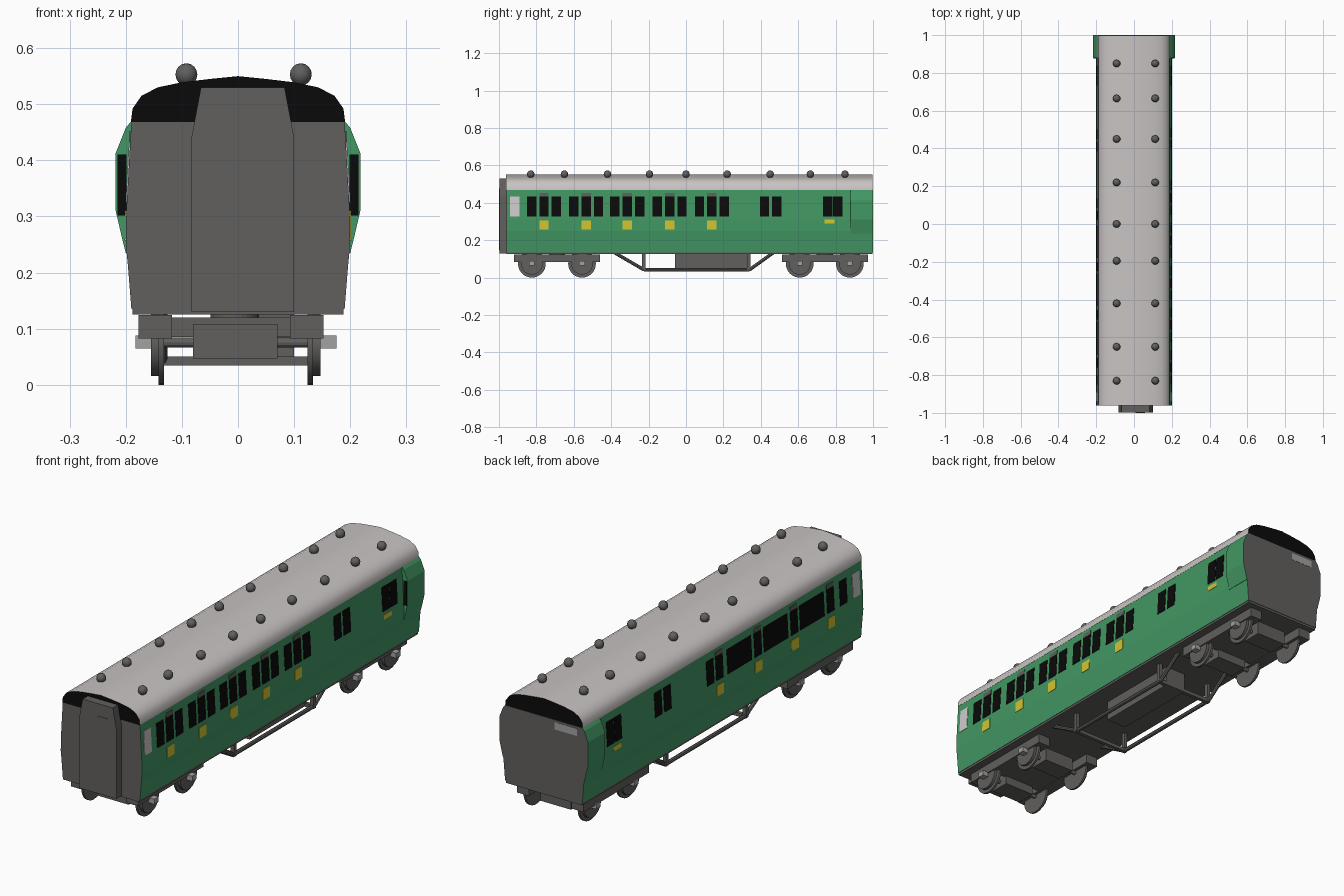
import bpy, bmesh, math
from mathutils import Vector

if "Cube" in bpy.data.objects:
    bpy.data.objects.remove(bpy.data.objects["Cube"])


def mat(name, r, g, b):
    m = bpy.data.materials.new(name)
    m.diffuse_color = (r, g, b, 1)
    m.use_nodes = True
    m.node_tree.nodes["Principled BSDF"].inputs["Base Color"].default_value = m.diffuse_color
    return m


GREEN = mat("green_paint", 0.055, 0.31, 0.125)
ROOF = mat("pale_roof_grey", 0.58, 0.55, 0.54)
GREY = mat("dark_grey", 0.12, 0.117, 0.113)
BLACK = mat("black", 0.003, 0.003, 0.003)
YELLOW = mat("yellow", 0.64, 0.56, 0.03)
LIGHT = mat("light_grey", 0.36, 0.36, 0.36)
FROST = mat("frosted_glass", 0.62, 0.60, 0.60)


def finish(name, bm, mats, rule=None):
    bmesh.ops.recalc_face_normals(bm, faces=bm.faces)
    if rule:
        for f in bm.faces:
            f.material_index = rule(f)
    me = bpy.data.meshes.new(name)
    bm.to_mesh(me)
    bm.free()
    for m in mats:
        me.materials.append(m)
    ob = bpy.data.objects.new(name, me)
    bpy.context.collection.objects.link(ob)
    return ob


def prism(name, profile, y0, y1, mats, rule=None):
    """Extrude an (x, z) outline along y."""
    bm = bmesh.new()
    a = [bm.verts.new((x, y0, z)) for x, z in profile]
    b = [bm.verts.new((x, y1, z)) for x, z in profile]
    n = len(a)
    bm.faces.new(a)
    bm.faces.new(b[::-1])
    for i in range(n):
        j = (i + 1) % n
        bm.faces.new((a[i], a[j], b[j], b[i]))
    return finish(name, bm, mats, rule)


def box(name, x0, x1, y0, y1, z0, z1, m):
    return prism(name, [(x0, z0), (x1, z0), (x1, z1), (x0, z1)], y0, y1, [m])


def rod(name, p, q, r, m, segs=24):
    """Cylinder or bar between two points."""
    p, q = Vector(p), Vector(q)
    bm = bmesh.new()
    bmesh.ops.create_cone(bm, cap_ends=True, segments=segs, radius1=r, radius2=r,
                          depth=(q - p).length)
    bm.transform((q - p).to_track_quat('Z', 'Y').to_matrix().to_4x4())
    bmesh.ops.translate(bm, verts=bm.verts, vec=(p + q) / 2)
    return finish(name, bm, [m])


def smooth(ob):
    bpy.ops.object.select_all(action='DESELECT')
    ob.select_set(True)
    bpy.context.view_layer.objects.active = ob
    bpy.ops.object.shade_smooth_by_angle(angle=math.radians(35))


def mirrored(half):
    return half + [(-x, z) for x, z in reversed(half) if x > 0]


# Coach body: green sides, grey ends and floor
SIDE = [(0.19, 0.135), (0.196, 0.21), (0.2, 0.25), (0.199, 0.31), (0.19, 0.47)]
prism("coach_body", mirrored(SIDE), -0.96, 1.0, [GREEN, GREY],
      lambda f: 1 if abs(f.normal.y) > 0.9 or abs(f.normal.z) > 0.9 else 0)
box("floor_frame", -0.188, 0.188, -0.96, 0.998, 0.125, 0.136, GREY)

# Curved roof with black ends
roof = mirrored([(0.191, 0.468), (0.188, 0.492), (0.172, 0.515), (0.143, 0.53),
                 (0.1, 0.539), (0.05, 0.545), (0, 0.55)])
smooth(prism("roof", roof, -0.962, 0.998, [ROOF, BLACK],
             lambda f: 1 if abs(f.normal.y) > 0.9 else 0))

# Roof ventilators
for x in (-0.092, 0.112):
    for y in (0.85, 0.665, 0.45, 0.22, 0, -0.195, -0.42, -0.65, -0.83):
        bm = bmesh.new()
        bmesh.ops.create_uvsphere(bm, u_segments=14, v_segments=8, radius=0.02)
        bmesh.ops.translate(bm, verts=bm.verts, vec=(x, y, 0.553))
        smooth(finish("roof_vent", bm, [GREY]))

# Gangway connection on the front end, with door panel
prism("gangway", [(-0.083, 0.13), (0.1, 0.13), (0.1, 0.44), (0.083, 0.53),
                  (-0.066, 0.53), (-0.083, 0.44)], -0.998, -0.955, [GREY])
box("gangway_door", 0.008, 0.057, -1.0, -0.99, 0.148, 0.475, GREY)

# Plate on the back end
box("end_plate", -0.165, -0.055, 0.995, 1.001, 0.428, 0.46, LIGHT)


def side_x(z):
    for (xa, za), (xb, zb) in zip(SIDE, SIDE[1:]):
        if z <= zb:
            return xa + (xb - xa) * (z - za) / (zb - za)
    return SIDE[-1][0]


def panel(name, s, y0, y1, z0, z1, m):
    """Thin plate that follows the slope of side s."""
    a, b = side_x(z0), side_x(z1)
    prism(name, [(s * (a + 0.002), z0), (s * (b + 0.002), z1),
                 (s * (b - 0.003), z1), (s * (a - 0.003), z0)], y0, y1, [m])


ZL, ZH, W = 0.326, 0.433, 0.05
# Right side: five triple window groups, then pairs
for y in (-0.85, -0.625, -0.405, -0.178, 0.047):
    for k in range(3):
        panel("window", 1, y + k * 0.066, y + k * 0.066 + W, ZL, ZH, BLACK)
    panel("window_vent", 1, y + 0.066, y + 0.066 + W, ZH, 0.452, GREY)
    panel("door_marking", 1, y + 0.066, y + 0.066 + W, 0.257, 0.305, YELLOW)
for y in (0.395, 0.46, 0.733, 0.787):
    panel("window", 1, y, y + W, ZL, ZH, BLACK)

# Left side: wide windows between doors
for y in (0.733, 0.787, 0.385, 0.45, 0.02, 0.085, -0.25, -0.505, -0.76, -0.85):
    panel("window", -1, y, y + W, ZL, ZH, BLACK)
for y in (-0.18, -0.435, -0.69):
    panel("wide_window", -1, y, y + 0.17, ZL, ZH, BLACK)
for y in (0.02, -0.25, -0.505, -0.76):
    panel("window_vent", -1, y, y + W, ZH, 0.452, GREY)
    panel("door_marking", -1, y, y + W, 0.257, 0.305, YELLOW)

for s in (1, -1):
    panel("frosted_window", s, -0.94, -0.89, ZL, ZH, FROST)
    panel("van_door_marking", s, 0.74, 0.795, 0.29, 0.311, YELLOW)
    # Guard's lookout bulge with a forward-facing window
    prism("lookout", [(s * x, z) for x, z in
                      [(0.19, 0.235), (0.2, 0.235), (0.208, 0.267), (0.218, 0.31),
                       (0.218, 0.413), (0.2, 0.458), (0.19, 0.47)]],
          0.88, 1.0, [GREEN, GREY], lambda f: 1 if f.normal.y > 0.9 else 0)
    box("lookout_window", s * 0.199, s * 0.215, 0.877, 0.882, 0.302, 0.41, BLACK)

    # Truss under the floor
    x = s * 0.135
    pts = [(x, -0.38, 0.132), (x, -0.225, 0.042), (x, 0.34, 0.042), (x, 0.465, 0.132)]
    for p, q in zip(pts, pts[1:]):
        rod("truss_bar", p, q, 0.009, GREY, 8)
    for y in (-0.225, 0.335):
        box("truss_post", x - 0.008, x + 0.008, y - 0.009, y + 0.009, 0.035, 0.13, GREY)

for y in (-0.225, 0.335):
    box("truss_cross_bar", -0.135, 0.135, y - 0.008, y + 0.008, 0.034, 0.05, GREY)
box("battery_box", 0.0, 0.1, -0.06, 0.34, 0.036, 0.13, GREY)

# Two bogies, each with frame, pivot and two wheelsets
for c in (-0.69, 0.742):
    for x0, x1 in ((-0.177, -0.118), (0.093, 0.152)):
        box("bogie_side_frame", x0, x1, c - 0.23, c + 0.23, 0.082, 0.124, GREY)
    box("bogie_cross_beam", -0.12, 0.095, c - 0.1, c + 0.1, 0.085, 0.12, GREY)
    rod("bogie_pivot", (-0.006, c, 0.1), (-0.006, c, 0.13), 0.043, GREY)
    for d in (-0.134, 0.134):
        y = c + d
        rod("axle", (-0.14, y, 0.075), (0.13, y, 0.075), 0.009, GREY, 12)
        box("axle_casing", -0.08, 0.07, y - 0.045, y + 0.045, 0.047, 0.108, GREY)
        for s in (-1, 1):
            o = -0.004
            smooth(rod("wheel_flange", (o + s * 0.128, y, 0.074), (o + s * 0.138, y, 0.074),
                       0.074, GREY, 32))
            smooth(rod("wheel_tread", (o + s * 0.137, y, 0.074), (o + s * 0.151, y, 0.074),
                       0.058, GREY, 32))
            b = -0.0035
            box("axle_box", b + s * 0.15, b + s * 0.179, y - 0.015, y + 0.015,
                0.065, 0.088, LIGHT)
